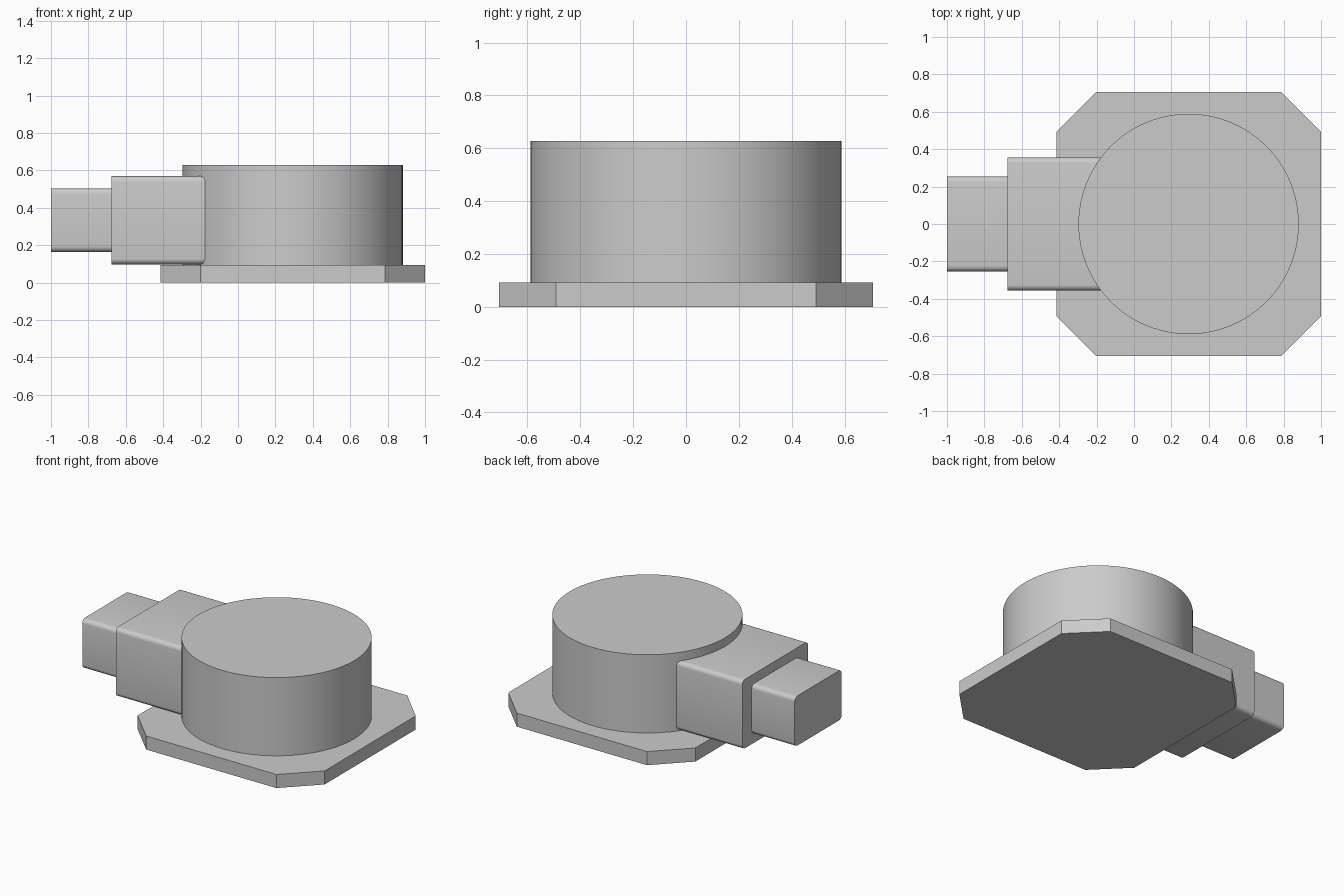
import bpy
import bmesh
from math import radians

cube = bpy.data.objects.get("Cube")
if cube:
    bpy.data.objects.remove(cube, do_unlink=True)

# Single plain grey for the whole casting
grey = bpy.data.materials.new("plain_grey")
grey.use_nodes = True
colour = (0.6, 0.6, 0.6, 1)
grey.diffuse_color = colour
grey.node_tree.nodes["Principled BSDF"].inputs["Base Color"].default_value = colour

BODY_X = 0.292


def finish(obj, name):
    obj.name = obj.data.name = name
    obj.data.materials.append(grey)
    return obj


def block(name, x, y, z, bevel, width, segments):
    """Box between (min, max) pairs, bevelled on the edges running along one axis."""
    spans = (x, y, z)
    bm = bmesh.new()
    bmesh.ops.create_cube(bm, size=1)
    for v in bm.verts:
        v.co = [(s[0] + s[1]) / 2 + c * (s[1] - s[0]) for s, c in zip(spans, v.co)]
    edges = [e for e in bm.edges
             if abs((e.verts[0].co - e.verts[1].co).normalized()[bevel]) > 0.9]
    bmesh.ops.bevel(bm, geom=edges, offset=width, segments=segments,
                    profile=0.5, affect='EDGES')
    mesh = bpy.data.meshes.new(name)
    bm.to_mesh(mesh)
    bm.free()
    obj = bpy.data.objects.new(name, mesh)
    bpy.context.collection.objects.link(obj)
    return finish(obj, name)


def smooth(obj):
    bpy.ops.object.select_all(action='DESELECT')
    obj.select_set(True)
    bpy.context.view_layer.objects.active = obj
    bpy.ops.object.shade_smooth_by_angle(angle=radians(30))


# Base plate with clipped corners
block("base_plate", (-0.415, 1), (-0.707, 0.707), (0, 0.093), 2, 0.215, 1)

# Round body standing on the plate
bpy.ops.mesh.primitive_cylinder_add(vertices=96, radius=0.589, depth=0.535,
                                    location=(BODY_X, 0, 0.3605))
smooth(finish(bpy.context.object, "round_body"))

# Stepped side neck with softly rounded long edges
smooth(block("neck_collar", (-0.675, BODY_X), (-0.356, 0.356), (0.098, 0.569), 0, 0.03, 5))
smooth(block("neck_end", (-1, -0.6), (-0.254, 0.254), (0.164, 0.504), 0, 0.03, 5))
